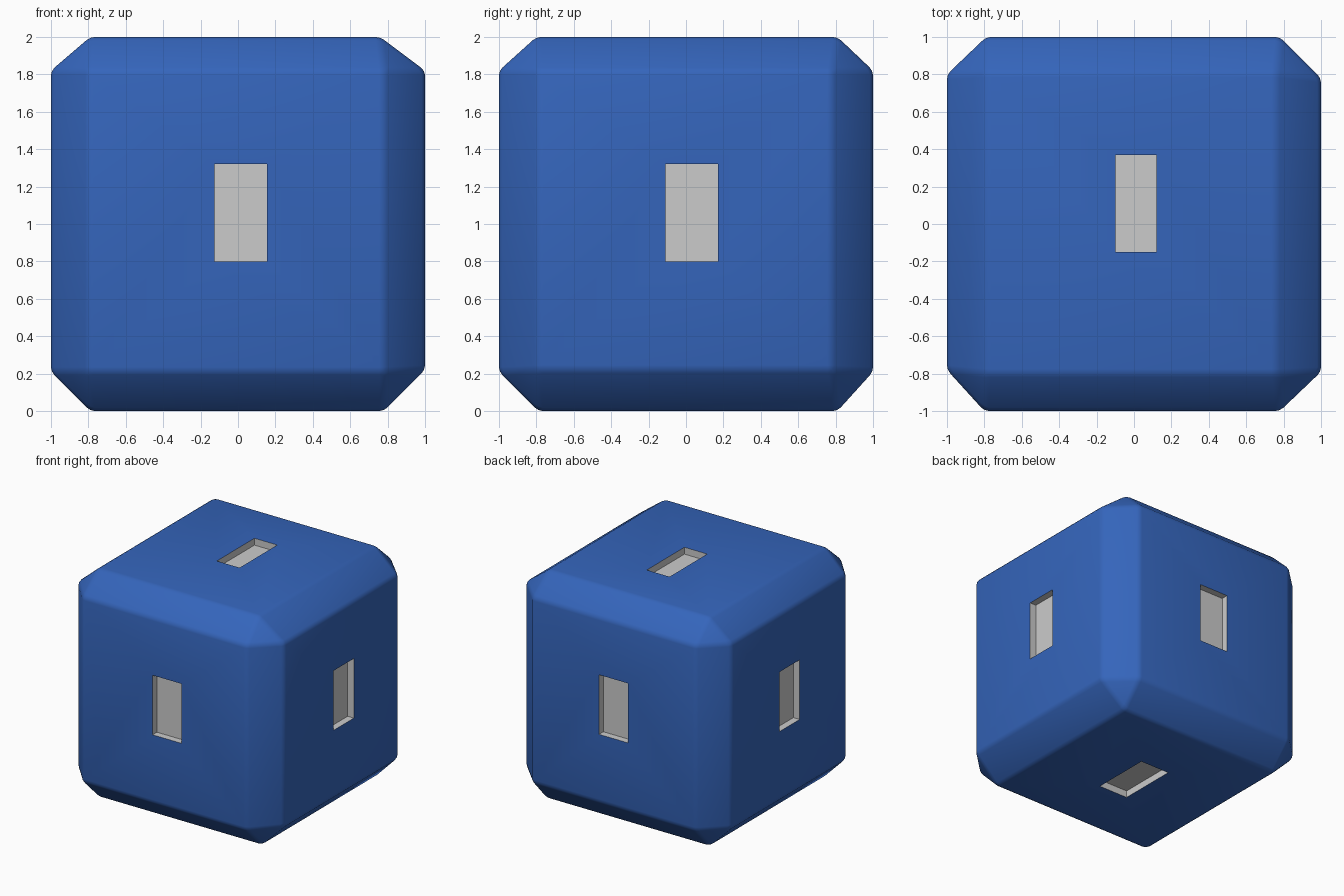
import bpy, bmesh
from mathutils import Vector

if "Cube" in bpy.data.objects:
    bpy.data.objects.remove(bpy.data.objects["Cube"])


def material(name, rgb):
    m = bpy.data.materials.new(name)
    m.diffuse_color = (*rgb, 1)
    m.use_nodes = True
    m.node_tree.nodes["Principled BSDF"].inputs["Base Color"].default_value = m.diffuse_color
    return m


blue = material("blue", (0.035, 0.13, 0.5))
grey = material("grey", (0.8, 0.8, 0.8))


def add_object(name, bm, *mats):
    mesh = bpy.data.meshes.new(name)
    bm.to_mesh(mesh)
    bm.free()
    obj = bpy.data.objects.new(name, mesh)
    bpy.context.collection.objects.link(obj)
    for m in mats:
        mesh.materials.append(m)
    return obj


# Die body: hull of six flat face rectangles, which leaves chamfers and corner triangles
# axis, side, then (low, high) along each of the other two axes
faces = [
    (2, 1, (-0.79, 0.76), (-0.80, 0.81)),
    (2, -1, (-0.79, 0.78), (-0.79, 0.81)),
    (1, -1, (-0.80, 0.78), (-0.79, 0.82)),
    (1, 1, (-0.79, 0.78), (-0.79, 0.82)),
    (0, 1, (-0.79, 0.78), (-0.78, 0.82)),
    (0, -1, (-0.78, 0.80), (-0.79, 0.82)),
]
bm = bmesh.new()
for axis, side, us, vs in faces:
    for u in us:
        for v in vs:
            p = [u, v]
            p.insert(axis, side)
            bm.verts.new((p[0], p[1], p[2] + 1))
bmesh.ops.convex_hull(bm, input=bm.verts)
bmesh.ops.dissolve_limit(bm, angle_limit=0.2, verts=bm.verts, edges=bm.edges)
# Slightly softened edges
bmesh.ops.bevel(bm, geom=bm.edges[:], offset=0.025, segments=2, profile=0.5, affect='EDGES')
bmesh.ops.recalc_face_normals(bm, faces=bm.faces)
body = add_object("die_body", bm, blue, grey)

# Plain recessed marker on every face: centre, then size
depth = 0.06
markers = [
    ((0.015, -1, 1.06), (0.28, 2 * depth, 0.52)),
    ((0, 1, 1.06), (0.28, 2 * depth, 0.52)),
    ((1, 0.03, 1.06), (2 * depth, 0.28, 0.52)),
    ((-1, 0, 1.06), (2 * depth, 0.28, 0.52)),
    ((0.01, 0.11, 2), (0.22, 0.52, 2 * depth)),
    ((0, 0, 0), (0.28, 0.52, 2 * depth)),
]
bm = bmesh.new()
for centre, size in markers:
    cube = bmesh.ops.create_cube(bm, size=1)["verts"]
    bmesh.ops.scale(bm, vec=size, verts=cube)
    bmesh.ops.translate(bm, vec=Vector(centre), verts=cube)
cutter = add_object("marker_cutter", bm, grey)
cutter.hide_render = True

# Cut the recesses, keeping their grey floors and walls
cut = body.modifiers.new("recesses", 'BOOLEAN')
cut.operation = 'DIFFERENCE'
cut.solver = 'EXACT'
cut.material_mode = 'TRANSFER'
cut.object = cutter
bpy.context.view_layer.objects.active = body
body.select_set(True)
bpy.ops.object.modifier_apply(modifier=cut.name)
bpy.data.objects.remove(cutter)
bpy.ops.object.shade_smooth_by_angle(angle=0.6)
